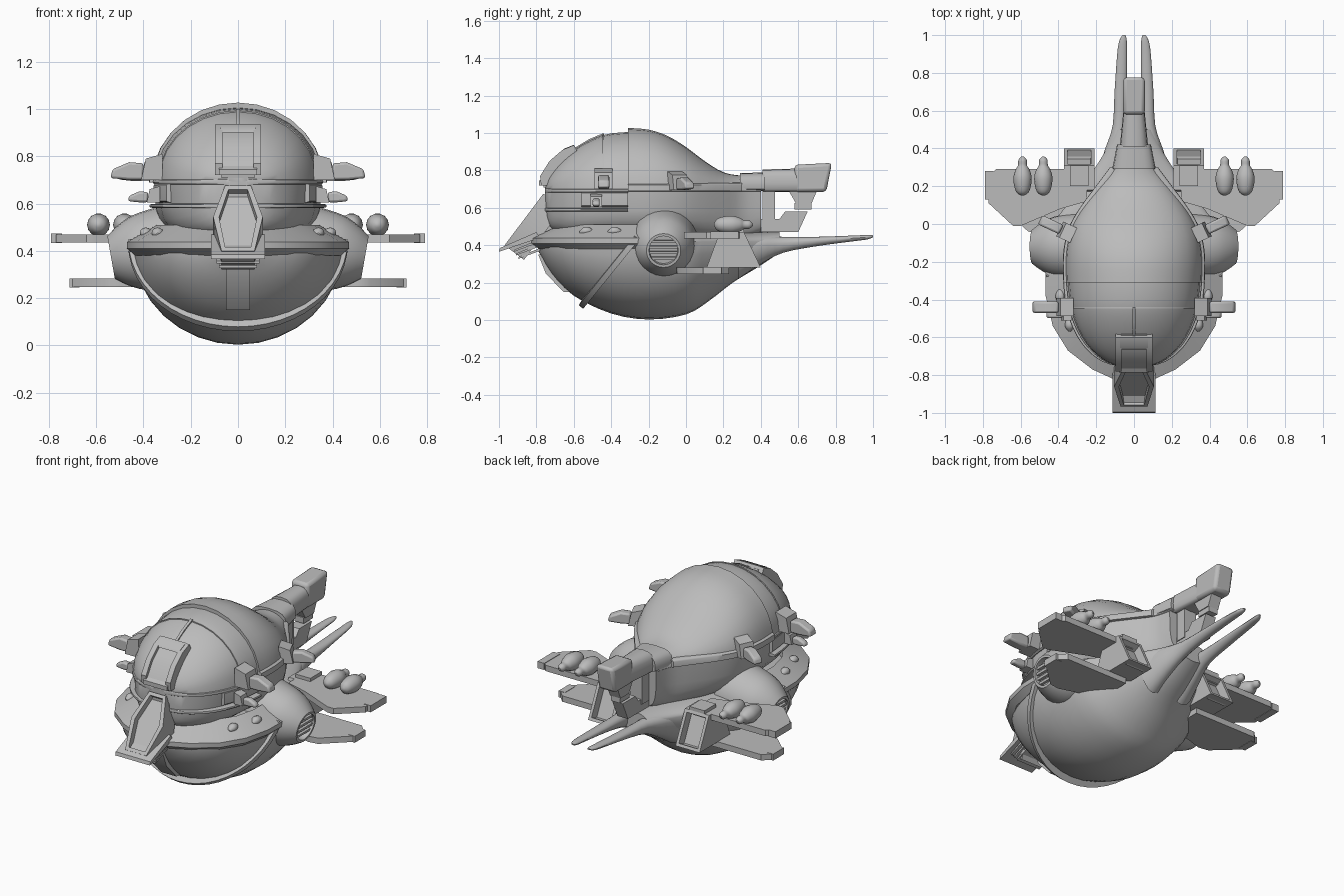
import bpy, bmesh, math
from mathutils import Matrix, Vector

if "Cube" in bpy.data.objects:
    bpy.data.objects.remove(bpy.data.objects["Cube"], do_unlink=True)

GREY = bpy.data.materials.new("hull_grey")
GREY.use_nodes = True
GREY.diffuse_color = (0.5, 0.5, 0.5, 1)
GREY.node_tree.nodes["Principled BSDF"].inputs["Base Color"].default_value = (0.5, 0.5, 0.5, 1)


def finish(name, bm, matrix=None, mirror=False, angle=35):
    bmesh.ops.recalc_face_normals(bm, faces=bm.faces)
    if matrix:
        bm.transform(matrix)
    mesh = bpy.data.meshes.new(name)
    bm.to_mesh(mesh)
    bm.free()
    mesh.materials.append(GREY)
    mesh.shade_smooth()
    mesh.set_sharp_from_angle(angle=math.radians(angle))
    obj = bpy.data.objects.new(name, mesh)
    bpy.context.collection.objects.link(obj)
    if mirror:
        obj.modifiers.new("Mirror", 'MIRROR').use_mirror_merge = False
    return obj


def sunk_panel(bm, direction, rim, depth):
    """Inset the face looking along direction and push it in."""
    bm.normal_update()
    face = max(bm.faces, key=lambda f: f.normal.dot(Vector(direction)))
    bmesh.ops.inset_region(bm, faces=[face], thickness=rim)
    bmesh.ops.inset_region(bm, faces=[face], thickness=0.002, depth=-depth)


def prism(name, pts, axis, a, b, matrix=None, mirror=False, panel=None, bevel=0):
    """Extrude a 2D outline from a to b along an axis."""
    place = {'x': lambda p, t: (t, p[0], p[1]),
             'y': lambda p, t: (p[0], t, p[1]),
             'z': lambda p, t: (p[0], p[1], t)}[axis]
    bm = bmesh.new()
    ends = [[bm.verts.new(place(p, t)) for p in pts] for t in (a, b)]
    for ring in ends:
        bm.faces.new(ring)
    for i in range(len(pts)):
        j = (i + 1) % len(pts)
        bm.faces.new((ends[0][i], ends[0][j], ends[1][j], ends[1][i]))
    bmesh.ops.recalc_face_normals(bm, faces=bm.faces)
    if panel:
        sunk_panel(bm, *panel)
    obj = finish(name, bm, matrix, mirror)
    if bevel:
        mod = obj.modifiers.new("Bevel", 'BEVEL')
        mod.width = bevel
        mod.segments = 2
    return obj


def box(name, x, y, z, **kw):
    return prism(name, [(x[0], y[0]), (x[1], y[0]), (x[1], y[1]), (x[0], y[1])], 'z', z[0], z[1], **kw)


def skin(bm, rings, closed=True):
    rows = [[bm.verts.new(p) for p in r] for r in rings]
    n = len(rows[0])
    for r, s in zip(rows, rows[1:]):
        for i in range(n if closed else n - 1):
            j = (i + 1) % n
            bm.faces.new((r[i], r[j], s[j], s[i]))
    return rows


def loft(name, stations, n=28, steps=3, e_up=1, e_dn=1, matrix=None, mirror=False, panel=None):
    """Skin along y; each station is (y, x centre, half width, z centre, height up, height down)."""
    S = [Vector(s) for s in stations]
    fine = []
    for i in range(len(S) - 1):
        p0, p1, p2, p3 = S[max(i - 1, 0)], S[i], S[i + 1], S[min(i + 2, len(S) - 1)]
        for k in range(steps):
            t = k / steps
            fine.append(p1 + (p2 - p0) * (t / 2) + (p0 * 2 - p1 * 5 + p2 * 4 - p3) * (t * t / 2)
                        + (p1 * 3 - p0 - p2 * 3 + p3) * (t ** 3 / 2) if steps > 1 else p1)
    fine.append(S[-1])
    rings = []
    for y, xc, w, zc, up, dn in fine:
        ring = []
        for i in range(n):
            c, s = math.cos(math.tau * i / n), math.sin(math.tau * i / n)
            e, h = (e_up, up) if s >= 0 else (e_dn, dn)
            ring.append((xc + w * math.copysign(abs(c) ** e, c), y, zc + h * math.copysign(abs(s) ** e, s)))
        rings.append(ring)
    bm = bmesh.new()
    rows = skin(bm, rings)
    bm.faces.new(rows[0])
    bm.faces.new(rows[-1])
    bmesh.ops.recalc_face_normals(bm, faces=bm.faces)
    if panel:
        sunk_panel(bm, *panel)
    return finish(name, bm, matrix, mirror)


# Lower hull bowl: y, half width, bottom height
hull = [(-.79, .08, .37), (-.72, .25, .25), (-.6, .36, .13), (-.4, .43, .035), (-.2, .445, .003), (0, .42, .03),
        (.12, .34, .1), (.25, .24, .2), (.38, .155, .28), (.5, .1, .36)]
loft("lower_hull", [(y, 0, w, .42, .05, .42 - b) for y, w, b in hull], n=32)

# Upper body: front dome, raised rear shell and the tub below them
front = [(-.755, .04, .73), (-.73, .14, .78), (-.66, .23, .86), (-.56, .295, .935), (-.44, .335, .99), (-.31, .35, 1.005)]
rear = [(-.31, .362, 1.027), (-.2, .365, 1.018), (-.1, .355, .985), (0, .325, .925), (.1, .265, .85),
        (.2, .19, .79), (.3, .115, .772), (.4, .085, .77)]
loft("front_dome", [(y, 0, w, .7, t - .7, .01) for y, w, t in front + [(-.25, .35, 1.0)]])
loft("rear_shell", [(y, 0, w, .69, t - .69, .01) for y, w, t in rear])
loft("shell_rim", [(y, 0, w + .012, .69, .045, .005) for y, w, t in rear[:-1]], e_up=.25)
depth = [.1, .2, .24, .26, .26, .26, .26, .26, .26, .27, .27, .27, .23, .08]
loft("body_tub", [(y, 0, w * .97, .7, .01, d) for (y, w, t), d in zip(front + rear[1:], depth)], e_dn=.55)
loft("dome_seam", [(y, 0, .337, .7, .294, .01) for y in (-.447, -.439)], steps=1)
loft("dome_skirt", [(y, 0, w + .01, .69, .014, .01) for y, w, t in front], e_up=.3, e_dn=.3)
loft("body_ledge", [(y, 0, w + .025, .59, .01, .01) for y, w, t in front], e_up=.3, e_dn=.3)
loft("cheek_panels", [(y, 0, w + .008, .645, .045, .045) for y, w, t in front[3:]], e_up=.2, e_dn=.2)
prism("dome_centre_ridge", [(-.62, .88), (-.6, .918), (-.52, .966), (-.44, 1.0), (-.44, .95)], 'x', -.008, .008)

# Cockpit hatch
hatch = [(-.775, .72), (-.78, .77), (-.73, .85), (-.66, .91), (-.6, .935), (-.58, .9), (-.6, .72)]
prism("hatch_rail", hatch, 'x', .065, .097, mirror=True)
prism("hatch_window", [(y + .014, z - .012) for y, z in hatch], 'x', -.07, .07)
prism("hatch_header", [(-.665, .9), (-.655, .915), (-.6, .937), (-.58, .9)], 'x', -.075, .075)
prism("hatch_sill", [(-.785, .72), (-.785, .745), (-.75, .77), (-.7, .72)], 'x', -.08, .08)

# Brim around the front, swept from an outline
side = [(.47, -.24), (.468, -.38), (.43, -.54), (.35, -.67), (.22, -.77), (.1, -.825)]
path = side + [(-x, y) for x, y in reversed(side)]
bm = bmesh.new()
rings = []
for x, y in path:
    ring = []
    for f, z in ((.93, .38), (1, .41), (1, .438), (.73, .51), (.7, .4)):
        ring.append((x * f, -.24 + (y + .24) * f, z))
    rings.append(ring)
rows = skin(bm, rings)
bm.faces.new(rows[0])
bm.faces.new(rows[-1])
finish("front_brim", bm)

# Slanted jaw band under the brim
bm = bmesh.new()
rings = []
for i in range(25):
    t = math.pi * i / 24
    ring = []
    for f, o in ((1, 0), (1, -.03), (.93, -.035), (.86, 0)):
        s = math.sin(t) * f
        ring.append((.465 * f * math.cos(t), -.25 - .3 * s + o * .78, .43 - .37 * s + o * -.63))
    rings.append(ring)
rows = skin(bm, rings)
bm.faces.new(rows[0])
bm.faces.new(rows[-1])
finish("jaw_band", bm)
for x, y in ((.34, -.53), (.39, -.38)):
    loft("brim_bump", [(y - .04, x, .006, .47, .005, .01), (y - .015, x, .024, .475, .022, .02),
                       (y + .015, x, .022, .475, .02, .02), (y + .04, x, .006, .47, .005, .01)], n=12, mirror=True)

# Nose: sunk shield, tray, slats and chin strip
tilt = Matrix.Translation((0, -.97, .4)) @ Matrix.Rotation(math.radians(-37), 4, 'X')
right_half = [(.07, 0), (.105, .18), (.055, .345)]
prism("nose_shield", right_half + [(-x, z) for x, z in reversed(right_half)], 'y', 0, .13,
      matrix=tilt, panel=((0, -1, 0), .025, .035))
prism("nose_neck", [(-.9, .42), (-.74, .64), (-.66, .6), (-.7, .42)], 'x', -.07, .07)
prism("nose_tray", [(-1, .365), (-.995, .385), (-.8, .47), (-.78, .44)], 'x', -.115, .115)
for i in range(3):
    y, z = -.92 + .012 * i, .375 - .019 * i
    prism("nose_slat", [(y, z - .01), (y, z), (y + .12, z + .05), (y + .12, z + .035)], 'x', -.1 + .01 * i, .1 - .01 * i)
prism("chin_strip", [(-.79, .35), (-.75, .25), (-.655, .15), (-.6, .15), (-.7, .35)], 'x', -.05, .05)

# Side engines with grilles
spin = Matrix.Translation((.32, -.12, .41)) @ Matrix.Rotation(math.radians(10), 4, 'Y') @ Matrix.Rotation(-math.pi / 2, 4, 'Z')
loft("side_engine", [(-.1, 0, .18, 0, .18, .18), (0, 0, .175, 0, .175, .175), (.1, 0, .16, 0, .16, .16),
                     (.17, 0, .128, 0, .128, .128), (.22, 0, .092, 0, .092, .092)],
     n=24, matrix=spin, mirror=True, panel=((0, 1, 0), .014, .03))
for z in (-.045, -.015, .015, .045):
    half = math.sqrt(.078 ** 2 - z * z)
    box("engine_grille_bar", (-half, half), (.185, .21), (z - .007, z + .007), matrix=spin, mirror=True)

# Wings, tip plates and thruster pods
prism("upper_wing", [(.25, .12), (.39, .08), (.6, -.01), (.64, -.01), (.77, .11), (.77, .25), (.73, .29), (.25, .29)],
      'z', .435, .47, mirror=True)
box("upper_wing_tip", (.745, .79), (.13, .28), (.433, .473), mirror=True)
prism("lower_wing", [(.25, .02), (.4, -.02), (.5, -.05), (.56, -.04), (.7, .09), (.7, .19), (.66, .23), (.25, .23)],
      'z', .247, .282, mirror=True)
box("lower_wing_tip", (.67, .712), (.09, .19), (.245, .284), mirror=True)
prism("thruster_pod", [(.11, .28), (.4, .28), (.31, .47), (.18, .47)], 'x', .21, .37, mirror=True,
      panel=((0, 1, .4), .025, .05))
box("pod_cap", (.24, .34), (.2, .31), (.46, .49), mirror=True)
for x in (.48, .59):
    loft("wing_canister", [(y, x, r, .51, r, r) for y, r in
                           ((.15, .006), (.165, .03), (.2, .044), (.25, .048), (.29, .036), (.31, .024), (.34, .022), (.357, .006))],
         n=14, mirror=True)

# Clamps around the body
block = [(0, 0), (0, .11), (.07, .09), (.09, 0)]
claw = [(.08, .0), (.08, .07), (.14, .075), (.21, .045), (.22, .008), (.14, 0)]
for label, loc, turn, size in (("front", (.32, -.44, .7), 0, 1), ("rear", (.32, -.06, .695), 25, .9),
                               ("lower", (.33, -.48, .605), 0, .62)):
    m = Matrix.Translation(loc) @ Matrix.Rotation(math.radians(turn), 4, 'Z') @ Matrix.Scale(size, 4)
    prism(label + "_clamp_block", block, 'y', -.048, .048, matrix=m, mirror=True)
    prism(label + "_clamp_claw", claw, 'y', -.03, .03, matrix=m, mirror=True, bevel=.01)

# Tail cannon and the brackets below it
loft("cannon_collar", [(.29, 0, .115, .72, .065, .03), (.42, 0, .09, .72, .07, .03)], steps=1, n=16, e_up=.7, e_dn=.4)
loft("cannon_barrel", [(.41, 0, .075, .73, .075, .045), (.6, 0, .056, .73, .08, .045)], steps=1, n=16, e_up=.7, e_dn=.4)
prism("cannon_muzzle", [(.58, .685), (.58, .83), (.78, .84), (.75, .685)], 'x', -.057, .057, bevel=.018)
prism("muzzle_bracket", [(.55, .69), (.59, .62), (.67, .62), (.7, .69)], 'x', -.035, .035)
box("bracket_foot", (-.03, .03), (.58, .67), (.59, .625))
box("tail_post", (-.04, .04), (.41, .475), (.51, .7))
prism("tail_keel", [(.36, .47), (.6, .47), (.65, .58), (.53, .58), (.5, .54), (.38, .54)], 'x', -.035, .035)

# Twin tail prongs
loft("tail_prong", [(.28, .1, .09, .38, .07, .16), (.4, .09, .062, .4, .05, .1), (.52, .075, .038, .41, .035, .05),
                    (.7, .07, .033, .425, .02, .03), (.9, .063, .026, .438, .014, .016), (.97, .058, .02, .443, .012, .012),
                    (1.0, .053, .008, .448, .005, .005)], n=16, mirror=True)
